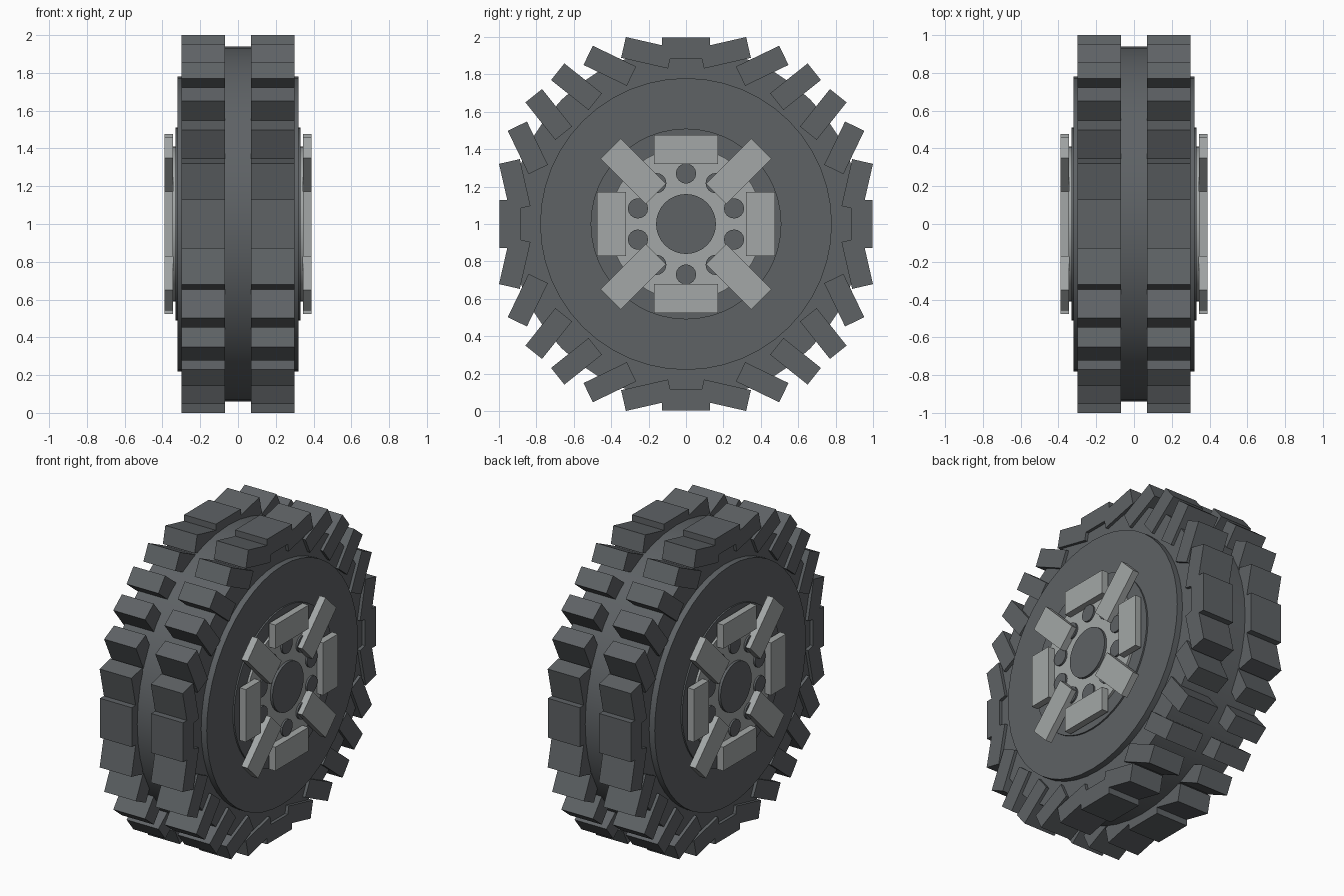
import bpy, bmesh
from math import pi, sin, cos
from mathutils import Matrix, Vector

cube = bpy.data.objects.get("Cube")
if cube:
    bpy.data.objects.remove(cube)


def material(name, rgb):
    m = bpy.data.materials.new(name)
    m.use_nodes = True
    m.diffuse_color = (*rgb, 1)
    m.node_tree.nodes["Principled BSDF"].inputs["Base Color"].default_value = (*rgb, 1)
    return m


RUBBER = material("dark grey", (0.112, 0.122, 0.130))
METAL = material("light grey", (0.367, 0.386, 0.385))
AXLE = Vector((0, 0, 1))  # wheel centre, axle along x


def finish(name, bm, mat, smooth=False):
    mesh = bpy.data.meshes.new(name)
    bm.to_mesh(mesh)
    bm.free()
    mesh.materials.append(mat)
    ob = bpy.data.objects.new(name, mesh)
    bpy.context.collection.objects.link(ob)
    if smooth:
        bpy.ops.object.select_all(action="DESELECT")
        ob.select_set(True)
        bpy.context.view_layer.objects.active = ob
        bpy.ops.object.shade_smooth_by_angle()
    return ob


def add_disc(bm, radius, x0, x1, sides, y=0, z=0):
    """Cylinder along x between x0 and x1, placed relative to the axle."""
    place = Matrix.Translation(AXLE + Vector(((x0 + x1) / 2, y, z)))
    bmesh.ops.create_cone(bm, cap_ends=True, segments=sides, radius1=radius,
                          radius2=radius, depth=abs(x1 - x0),
                          matrix=place @ Matrix.Rotation(pi / 2, 4, "Y"))


def disc(name, radius, x0, x1, mat, sides=48):
    bm = bmesh.new()
    add_disc(bm, radius, x0, x1, sides)
    finish(name, bm, mat, True)


def box_ring(name, count, radius, x0, x1, length, height, mat):
    """Boxes around the axle, each counter-rotated against its position."""
    bm = bmesh.new()
    for i in range(count):
        a = 2 * pi * i / count
        place = Matrix.Translation(
            AXLE + Vector(((x0 + x1) / 2, radius * sin(a), radius * cos(a))))
        size = Matrix.Diagonal((abs(x1 - x0), length, height, 1))
        bmesh.ops.create_cube(bm, size=1,
                              matrix=place @ Matrix.Rotation(a, 4, "X") @ size)
    finish(name, bm, mat)


# Tyre carcass
disc("tyre_core", 0.94, -0.28, 0.28, RUBBER)

for side, s in (("left", 1), ("right", -1)):
    # Chunky tread
    box_ring(side + "_tread_blocks", 28, 0.939, s * 0.07, s * 0.30,
             0.257, 0.114, RUBBER)
    # Stepped sidewall
    disc(side + "_sidewall", 0.78, s * 0.2, s * 0.32, RUBBER)
    disc(side + "_rim_ring", 0.51, s * 0.25, s * 0.33, RUBBER)
    # Hub face with plates
    disc(side + "_hub_face", 0.41, s * 0.3, s * 0.345, METAL)
    box_ring(side + "_hub_plates", 8, 0.399, s * 0.345, s * 0.39,
             0.343, 0.155, METAL)
    # Centre cap and wheel nuts
    disc(side + "_centre_cap", 0.16, s * 0.32, s * 0.362, RUBBER, 32)
    bm = bmesh.new()
    for i in range(10):
        a = 2 * pi * i / 10
        add_disc(bm, 0.054, s * 0.32, s * 0.357, 16, 0.27 * sin(a), 0.27 * cos(a))
    finish(side + "_wheel_nuts", bm, RUBBER, True)
